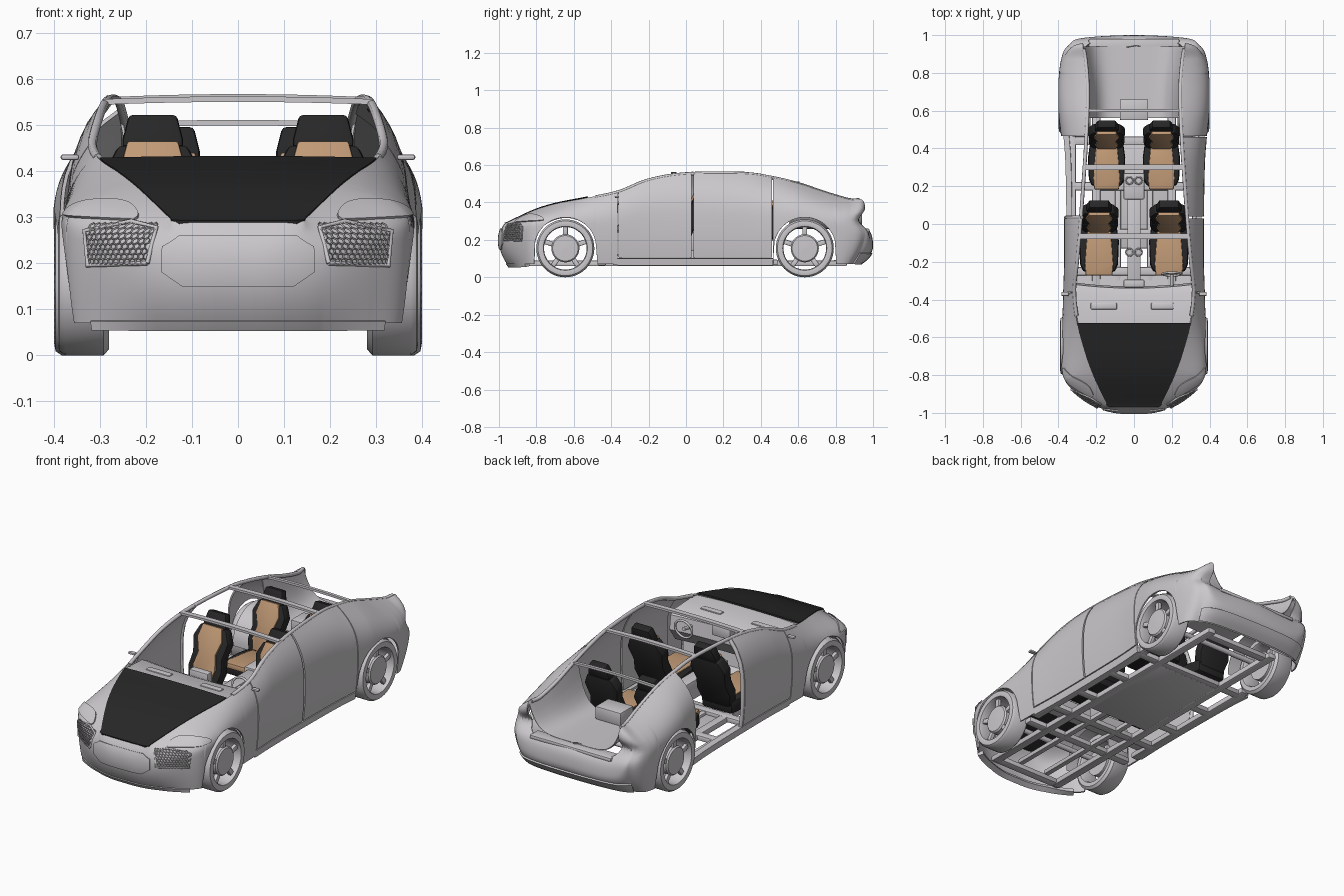
import bpy, bmesh, math
from mathutils import Matrix, Vector

if "Cube" in bpy.data.objects:
    bpy.data.objects.remove(bpy.data.objects["Cube"])

def material(name, c):
    m = bpy.data.materials.new(name)
    m.diffuse_color = (*c, 1)
    m.use_nodes = True
    m.node_tree.nodes["Principled BSDF"].inputs["Base Color"].default_value = m.diffuse_color
    return m

GREY = material("body grey", (0.60, 0.58, 0.60))
BLACK = material("black", (0.02, 0.02, 0.02))
TAN = material("tan leather", (0.53, 0.32, 0.18))

def make(name, verts, faces, mat, mods=(), recalc=False, angle=35):
    me = bpy.data.meshes.new(name)
    me.from_pydata([tuple(v) for v in verts], [], faces)
    if recalc:
        bm = bmesh.new()
        bm.from_mesh(me)
        bmesh.ops.recalc_face_normals(bm, faces=bm.faces)
        bm.to_mesh(me)
        bm.free()
    ob = bpy.data.objects.new(name, me)
    bpy.context.collection.objects.link(ob)
    for kind, props in mods:
        md = ob.modifiers.new(kind.lower(), kind)
        for k, v in props.items():
            setattr(md, k, v)
    if mods:
        dg = bpy.context.evaluated_depsgraph_get()
        new = bpy.data.meshes.new_from_object(ob.evaluated_get(dg))
        ob.modifiers.clear()
        ob.data = new
    ob.data.materials.clear()
    ob.data.materials.append(mat)
    ob.data.shade_smooth()
    ob.data.set_sharp_from_angle(angle=math.radians(angle))
    return ob

def grid(name, rows, mat, thick=0.0, flip=False):
    n, m = len(rows), len(rows[0])
    f = [(i*m+j, (i+1)*m+j, (i+1)*m+j+1, i*m+j+1) for i in range(n-1) for j in range(m-1)]
    if flip:
        f = [q[::-1] for q in f]
    mods = [("SOLIDIFY", dict(thickness=thick, offset=-1))] if thick else []
    return make(name, [p for r in rows for p in r], f, mat, mods)

def box(name, c, size, mat=GREY, rot=0, bev=0.006):
    R = Matrix.Rotation(rot, 3, 'X')
    v = [R @ Vector((x*size[0]/2, y*size[1]/2, z*size[2]/2)) + Vector(c)
         for x in (-1, 1) for y in (-1, 1) for z in (-1, 1)]
    f = [(0, 1, 3, 2), (4, 6, 7, 5), (0, 4, 5, 1), (2, 3, 7, 6), (0, 2, 6, 4), (1, 5, 7, 3)]
    return make(name, v, f, mat, [("BEVEL", dict(width=bev, segments=2))], True)

def tube(name, pts, r, mat=GREY):
    cu = bpy.data.curves.new(name, 'CURVE')
    cu.dimensions = '3D'
    cu.bevel_depth, cu.bevel_resolution, cu.use_fill_caps = r, 2, True
    sp = cu.splines.new('POLY')
    sp.points.add(len(pts)-1)
    for p, q in zip(sp.points, pts):
        p.co = (*q, 1)
    ob = bpy.data.objects.new(name, cu)
    bpy.context.collection.objects.link(ob)
    cu.materials.append(mat)

# Body skin: plan outline (x, y) and top edge (x, y, z), from nose centre round to tail centre
K = [(0, -1, 0, -.97, .288), (.10, -.995, .13, -.965, .29), (.20, -.965, .15, -.94, .30),
     (.30, -.90, .19, -.86, .338), (.37, -.82, .225, -.78, .37), (.385, -.70, .26, -.68, .397),
     (.38, -.55, .30, -.53, .425), (.375, -.36, .32, -.36, .462), (.37, -.2, .305, -.2, .525),
     (.37, 0, .288, 0, .558), (.375, .3, .266, .3, .56), (.385, .45, .257, .45, .54),
     (.40, .6, .25, .6, .505), (.40, .75, .25, .75, .455), (.385, .88, .26, .87, .42),
     (.35, .95, .27, .95, .405), (.27, .985, .24, .97, .265), (0, 1, 0, .985, .255)]
N = len(K) - 1

def key(s):
    i = max(0, min(int(s), N-1))
    t = s - i
    flip = lambda k: (-k[0], k[1], -k[2], k[3], k[4])
    p0 = K[i-1] if i else flip(K[1])
    p3 = K[i+2] if i+2 <= N else flip(K[N-1])
    return [.5*(2*b + (c-a)*t + (2*a-5*b+4*c-d)*t*t + (3*b-a-3*c+d)*t**3)
            for a, b, c, d in zip(p0, K[i], K[i+1], p3)]

def P(s, z):
    bx, by, tx, ty, tz = key(s)
    z0 = min(.28, tz - .09)
    e = max(0, min(1, (abs(by)-.82)/.15))
    dent = .045*e*math.exp(-((z-.305)/.04)**2) if by > 0 else 0
    if z > z0:
        p = 2.2 + max(0, min(1, (tz-.43)/.08))*.8
        w = min(1, (z-z0)/(tz-z0))**p
        return Vector((bx+(tx-bx)*w, by+(ty-by)*w-dent, z))
    v = ((z0-z)/(z0-.06))**2
    return Vector((bx*(1-.05*v), by*(1-(.09 if by > 0 else .05)*v*e)-dent, z))

def S(y):
    a, b = 0, N
    for _ in range(40):
        m = (a+b)/2
        a, b = (m, b) if key(m)[1] < y else (a, m)
    return a

def out(s, z, off):
    d = (P(s+.02, z)-P(s-.02, z)).cross(P(s, z+.002)-P(s, z-.002))
    return P(s, z) + d.normalized()*off if off else P(s, z)

WHEEL_Y, WZ = (-.645, .635), .155

def arch(s):
    y = key(s)[1]
    for c in WHEEL_Y:
        if abs(y-c) < .166:
            return WZ + math.sqrt(.166**2-(y-c)**2)
    return .07
top = lambda s: key(s)[4]

def patch(name, s0, s1, lo, hi, sides=(1, -1), off=0, n=None, rows=16, thick=.008, mat=GREY):
    n = n or max(6, int((s1-s0)*18))
    for sd in sides:
        g = []
        for i in range(n+1):
            s = s0+(s1-s0)*i/n
            a, b = lo(s), hi(s)
            col = [out(s, a+(b-a)*j/rows, off) for j in range(rows+1)]
            g.append([(p.x*sd, p.y, p.z) for p in col])
        grid(name, g, mat, thick, sd < 0)

# Body panels and doors (rear door on the -x side is absent)
patch("front_fender_and_nose", 0, S(-.365), arch, top)
patch("rear_quarter", S(.465), N, arch, top)
patch("sill", S(-.365), S(.465), lambda s: .062, lambda s: .10, rows=3, thick=.03)
patch("front_door", S(-.36), S(.03), lambda s: .105, top, thick=.012)
patch("rear_door", S(.04), S(.46), lambda s: .105, top, sides=(1,), thick=.012)
tube("left_centre_pillar", [(-p.x+.01, p.y, p.z) for p in (P(S(.035), .08+.06*i) for i in range(9))], .01)

# Nose details: centre panel, lower lip, lamps, honeycomb vents
patch("nose_panel", 0, 1.65, lambda s: .15+max(0, s-1.2)*.07, lambda s: .258-max(0, s-1.2)*.05, off=.006)
patch("front_lip", 0, 3.4, lambda s: .055, lambda s: .075, off=.004, rows=3, thick=.03)
patch("headlamp", 2.6, 4.5, lambda s: .292+.006*(s-2.6),
      lambda s: .298+.008*(s-2.6)+.03*math.sin((s-2.6)/1.9*math.pi)**.7, off=.006, rows=5)
for sd in (1, -1):
    v, f = [], []
    for r in range(8):
        for c in range(11):
            cs, cz = 2.02+.115*(c+.5*(r % 2)), .204+.0105*r
            b = len(v)
            for k in range(6):
                a = math.radians(60*k+30)
                p = out(cs+.0575/.866*math.cos(a), cz+.007*math.sin(a), .006)
                v.append((p.x*sd, p.y, p.z))
            f.append(tuple(range(b, b+6)))
    make("honeycomb_vent", v, f, GREY, [("WIREFRAME", dict(thickness=.004))])
    rim = [out(s, z, .005) for s, z in ((1.95, .20), (3.3, .195), (3.38, .27), (2.6, .288), (2, .275), (1.95, .20))]
    tube("vent_rim", [(p.x*sd, p.y, p.z) for p in rim], .005)

# Hood
hs = [.97+(S(-.545)-.97)*i/20 for i in range(21)]
grid("hood", [[(k[2]*f/8, k[3]-.004*(i == 0), k[4]+.003+.0002*i*(1-(f/8)**2)) for f in range(8, -9, -1)]
              for i, k in enumerate(map(key, hs))], BLACK, .008)
# Cowl, dashboard and footwell
grid("cowl", [[(.315*f/8, y-.02*(1-(f/8)**2), z) for f in range(-8, 9)]
              for y, z in ((-.525, .415), (-.50, .415), (-.47, .41), (-.36, .405), (-.32, .385), (-.31, .31),
                           (-.36, .24))], GREY, .01, True)
grid("footwell", [[(.30*f, y, z) for f in (-1, -.5, 0, .5, 1)]
                  for y, z in ((-.42, .30), (-.40, .16), (-.33, .09), (-.27, .085))], GREY, .008, True)
for x, w in ((-.16, .14), (.15, .12)):
    box("dash_vent", (x, -.435, .408), (w, .035, .012))
box("dash_screen", (0, -.315, .385), (.11, .04, .06))

# Trunk tub, open at the top
ts = [S(.56)+(S(.955)-S(.56))*i/16 for i in range(17)]
grid("trunk_tub", [[(k[2]*f/14, min(k[3], .94), .265+(k[4]-.265)*abs(f/14)**6) for f in range(-14, 15)]
                   for k in map(key, ts)], GREY, .006, True)
box("trunk_sill", (0, .945, .25), (.48, .07, .02))
box("rear_shelf_box", (0, .605, .30), (.15, .11, .07))
patch("rear_diffuser", S(.965), N, lambda s: .075, lambda s: .13, off=.008, rows=3)

# Roof rails and cross bars
for sd in (1, -1):
    tube("roof_rail", [((key(s)[2]-.004)*sd, key(s)[3], key(s)[4]-.006)
                       for s in (S(-.5)+(S(.93)-S(-.5))*i/40 for i in range(41))], .010)
for y, z, d in ((-.065, .556, .028), (.30, .561, .028), (.60, .505, .016)):
    hw = key(S(y))[2]
    grid("roof_bar", [[(hw*f/6, y+e, z+.006*(1-(f/6)**2)) for f in range(-6, 7)] for e in (d/2, -d/2)], GREY, .012)

# Side mirrors
for sd in (1, -1):
    box("side_mirror", (.365*sd, -.37, .43), (.04, .022, .012), bev=.005)

# Wheels and arch liners
def lathe(name, prof, y, sd, seg=48, a0=0, a1=2*math.pi):
    rows = [[(x*sd, y+r*math.sin(a), WZ+r*math.cos(a)) for x, r in prof]
            for a in (a0+(a1-a0)*i/seg for i in range(seg+1))]
    return grid(name, rows, GREY, 0, sd < 0)

for y in WHEEL_Y:
    dx = .008 if y > 0 else 0
    for sd in (1, -1):
        lathe("tyre", [(x+dx, r) for x, r in ((.28, .12), (.28, .142), (.292, .155), (.375, .155), (.388, .146),
              (.391, .13), (.388, .118), (.375, .114), (.29, .114), (.28, .12))], y, sd)
        lathe("wheel_disc", [(x+dx, r) for x, r in ((.30, 0), (.30, .075), (.37, .075), (.378, .068), (.38, 0))], y, sd)
        lathe("arch_liner", [(.23, .165), (.36, .165)], y, sd, 24, -1.6, 1.6)
        for k in range(5):
            a = 2*math.pi*k/5
            box("spoke", ((.362+dx)*sd, y+.096*math.sin(a), WZ+.096*math.cos(a)), (.02, .026, .05), rot=-a, bev=.004)
    tube("axle", [(-.32, y, WZ), (.32, y, WZ)], .014)

# Seats: mirrored outlines, extruded and bevelled
def slab(name, half, depth, shift, M, mat):
    o = [(x, z) for x, z in half] + [(-x, z) for x, z in half[::-1]]
    n = len(o)
    v = [M @ Vector((x, shift+d, z)) for d in (-depth/2, depth/2) for x, z in o]
    f = [tuple(range(n)), tuple(range(2*n-1, n-1, -1))]
    f += [(i, i+n, (i+1) % n+n, (i+1) % n) for i in range(n)]
    make(name, v, f, mat, [("BEVEL", dict(width=depth*.2, segments=2))], True)

def seat(x, y, z, sc, lean):
    base = Matrix.Translation((x, y, z)) @ Matrix.Scale(sc, 4)
    B = base @ Matrix.Rotation(-math.radians(lean), 4, 'X')
    C = base @ Matrix.Rotation(math.radians(86), 4, 'X')
    slab("seat_back", [(.08, -.03), (.10, .05), (.088, .12), (.105, .20), (.075, .265)], .06, 0, B, BLACK)
    slab("seat_back_panel", [(.05, 0), (.066, .06), (.05, .13), (.072, .20), (.055, .268)], .02, -.029, B, TAN)
    slab("headrest", [(.066, .255), (.066, .28), (.052, .338)], .045, .002, B, BLACK)
    slab("seat_cushion", [(.09, -.02), (.105, .08), (.10, .20), (.085, .24)], .07, -.035, C, BLACK)
    slab("seat_cushion_panel", [(.06, .02), (.068, .10), (.075, .20), (.07, .262)], .03, -.01, C, TAN)

for sd in (1, -1):
    seat(.185*sd, -.01, .20, 1, 20)
    seat(.145*sd, .43, .19, .94, 18)

# Centre console with cup holders
box("console_front", (0, -.08, .19), (.07, .46, .10))
box("console_rear", (0, .20, .20), (.11, .14, .10))
for y in (-.15, .23):
    for x in (-.024, .024):
        zt = .245 if y < 0 else .255
        tube("cup_holder", [(x+.019*math.cos(a), y+.019*math.sin(a), zt)
                            for a in (2*math.pi*i/16 for i in range(17))], .004)
# Steering wheel
tube("steering_wheel", [(.2+.05*math.cos(a), -.265+.008*math.sin(a), .36+.048*math.sin(a))
                        for a in (2*math.pi*i/24 for i in range(25))], .006)
tube("steering_column", [(.2, -.33, .35), (.2, -.265, .36)], .01)

# Underbody ladder frame
box("floor_plate", (0, .15, .068), (.42, .56, .012))
for sd in (1, -1):
    box("long_rail", (.20*sd, 0, .075), (.045, 1.72, .03))
    box("inner_rail", (.085*sd, -.25, .075), (.03, 1.1, .025))
    box("side_rail", (.33*sd, .05, .08), (.045, .88, .03))
for y in (-.85, -.45, -.25, -.05, .2, .44, .81):
    box("cross_member", (0, y, .078), (.66 if abs(y) < .5 else .44, .045, .028))
